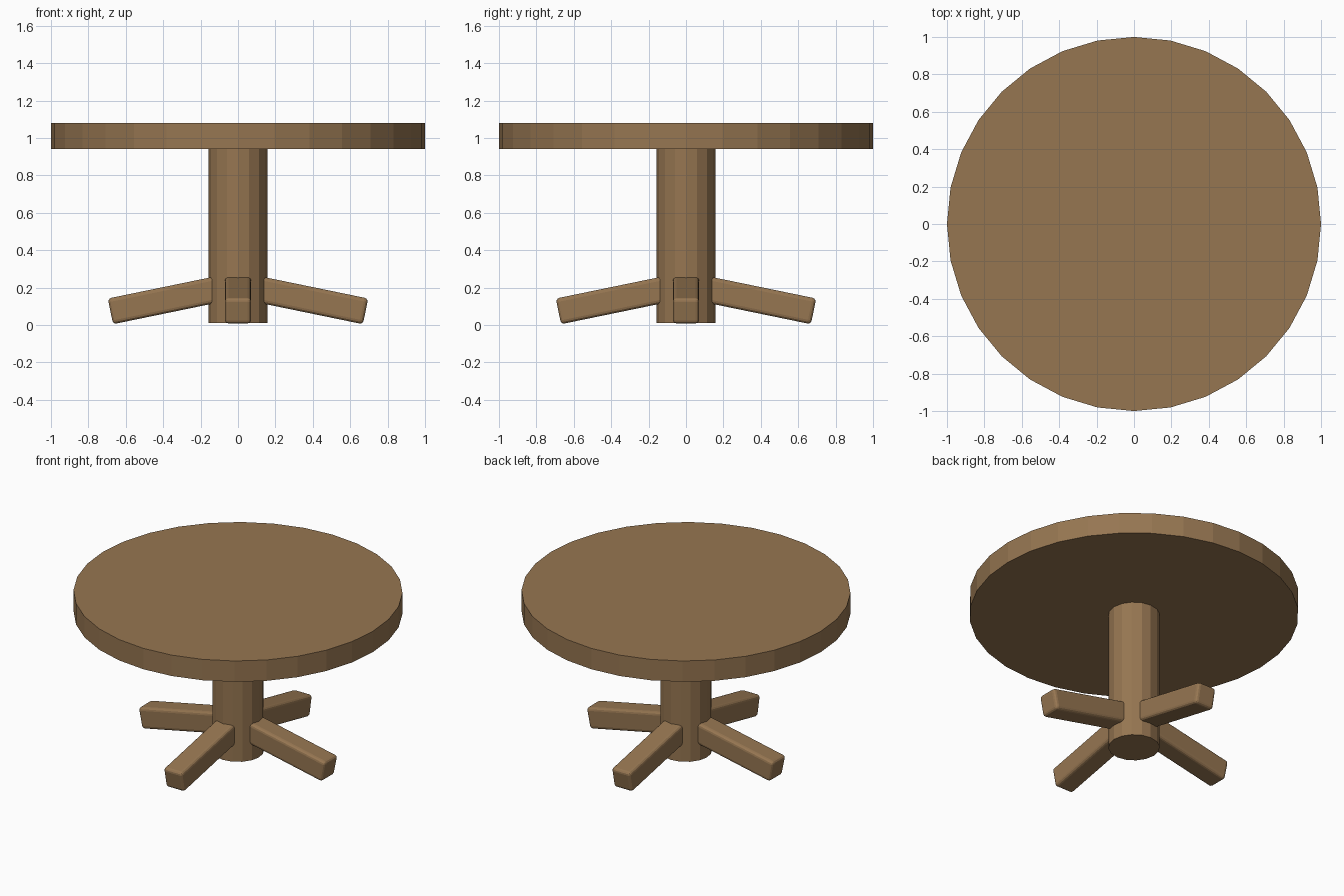
import bpy, math
from mathutils import Matrix, Vector

if "Cube" in bpy.data.objects:
    bpy.data.objects.remove(bpy.data.objects["Cube"])

wood = bpy.data.materials.new("brown_wood")
wood.diffuse_color = (0.305, 0.181, 0.083, 1)
wood.use_nodes = True
wood.node_tree.nodes["Principled BSDF"].inputs["Base Color"].default_value = wood.diffuse_color


def cylinder(name, radius, sides, z0, z1):
    # first vertex lies on an axis, flat shaded
    bpy.ops.mesh.primitive_cylinder_add(vertices=sides, radius=radius, depth=z1 - z0,
                                        location=(0, 0, (z0 + z1) / 2))
    ob = bpy.context.object
    ob.name = name
    ob.data.materials.append(wood)
    return ob


# Round top and central column
cylinder("table_top", 1.0, 32, 0.94, 1.08)
cylinder("column", 0.157, 16, 0.01, 0.945)

# Four sloping feet, each a softened beam running out of the column
LENGTH, THICK, SLOPE = 0.62, 0.14, 0.203
tip = Vector((0.682, 0, 0.073))
for i, side in enumerate(("right", "back", "left", "front")):
    bpy.ops.mesh.primitive_cube_add(size=1)
    foot = bpy.context.object
    foot.name = side + "_foot"
    foot.data.materials.append(wood)
    foot.data.transform(Matrix.Diagonal((LENGTH, THICK, THICK, 1)))
    foot.data.transform(Matrix.Translation((-LENGTH / 2, 0, 0)))
    foot.data.transform(Matrix.Translation(tip) @ Matrix.Rotation(SLOPE, 4, 'Y'))
    foot.rotation_euler.z = i * math.pi / 2
    bevel = foot.modifiers.new("soft_edges", 'BEVEL')
    bevel.width = 0.02
    bevel.segments = 3
